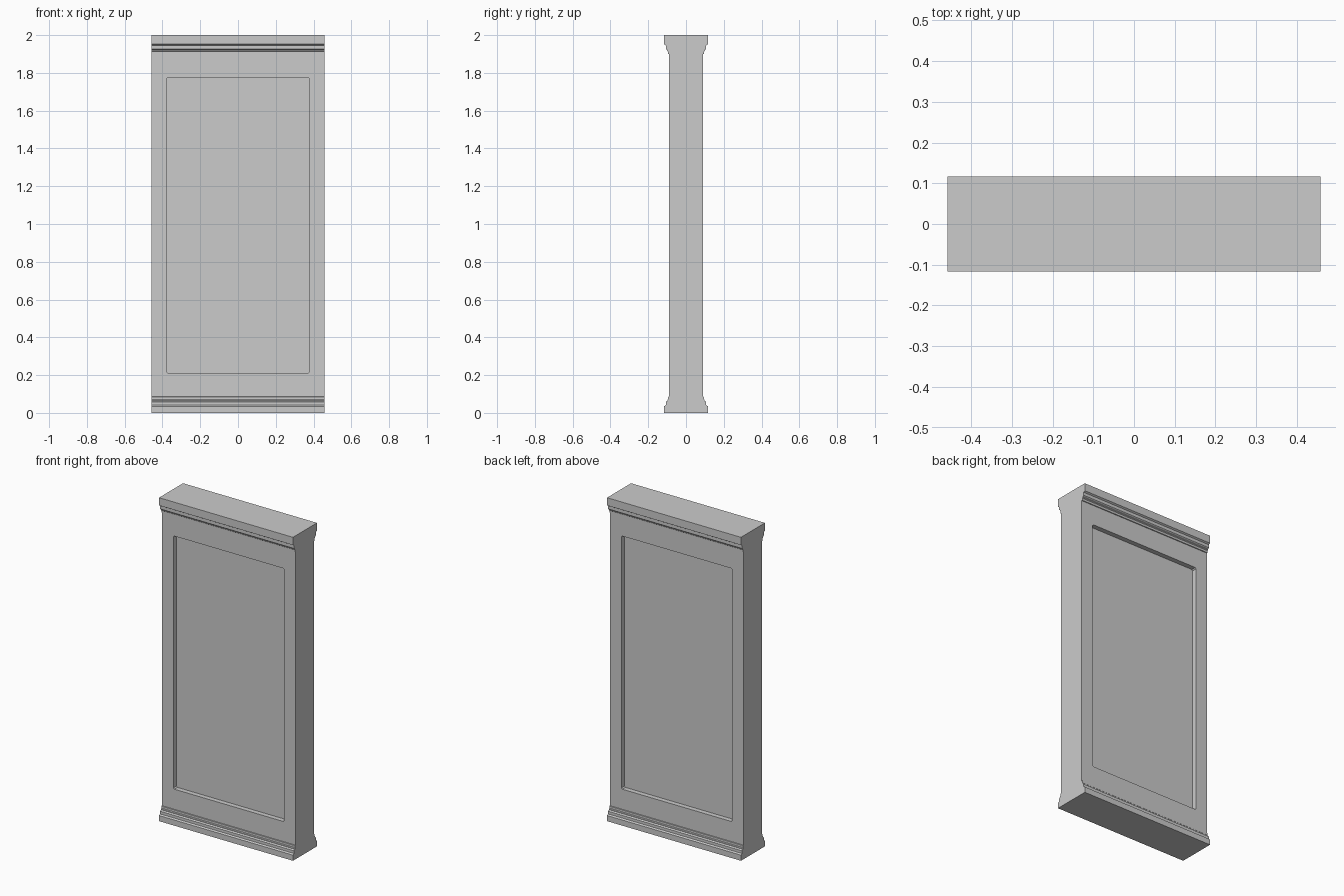
import bpy, bmesh

if "Cube" in bpy.data.objects:
    bpy.data.objects.remove(bpy.data.objects["Cube"])

HALF_W = 0.458
# half profile (y, z), bottom to top
BASE = [(.117, 0), (.117, .035), (.107, .041), (.107, .058), (.099, .064),
        (.099, .068), (.095, .072), (.095, .085), (.09, .086)]
CAP = [(.09, 1.899), (.095, 1.90), (.095, 1.913), (.1, 1.917), (.1, 1.921),
       (.107, 1.927), (.107, 1.946), (.117, 1.952), (.117, 2)]


def prism(name, outline, to_start, offset):
    """Extrude a closed outline along an offset vector."""
    bm = bmesh.new()
    face = bm.faces.new([bm.verts.new(to_start(a, b)) for a, b in outline])
    ext = bmesh.ops.extrude_face_region(bm, geom=[face])
    verts = [v for v in ext["geom"] if isinstance(v, bmesh.types.BMVert)]
    bmesh.ops.translate(bm, verts=verts, vec=offset)
    bmesh.ops.recalc_face_normals(bm, faces=bm.faces)
    mesh = bpy.data.meshes.new(name)
    bm.to_mesh(mesh)
    bm.free()
    obj = bpy.data.objects.new(name, mesh)
    bpy.context.collection.objects.link(obj)
    return obj


# moulded pedestal body
half = BASE + CAP
outline = half + [(-y, z) for y, z in reversed(half)]
body = prism("moulded_panel_body", outline,
             lambda y, z: (-HALF_W, y, z), (2 * HALF_W, 0, 0))

# recessed panels, front and back, with slightly eased corners
x, z0, z1, r = 0.379, 0.21, 1.775, 0.007
rect = [(-x + r, z0), (x - r, z0), (x, z0 + r), (x, z1 - r),
        (x - r, z1), (-x + r, z1), (-x, z1 - r), (-x, z0 + r)]
for side, sign in (("front", -1), ("back", 1)):
    cutter = prism(side + "_recess_cutter", rect,
                   lambda a, b: (a, sign * 0.06, b), (0, sign * 0.1, 0))
    cutter.hide_render = True
    cutter.hide_viewport = False
    cutter.display_type = 'WIRE'
    cut = body.modifiers.new(side + "_recess", 'BOOLEAN')
    cut.operation = 'DIFFERENCE'
    cut.solver = 'EXACT'
    cut.object = cutter
